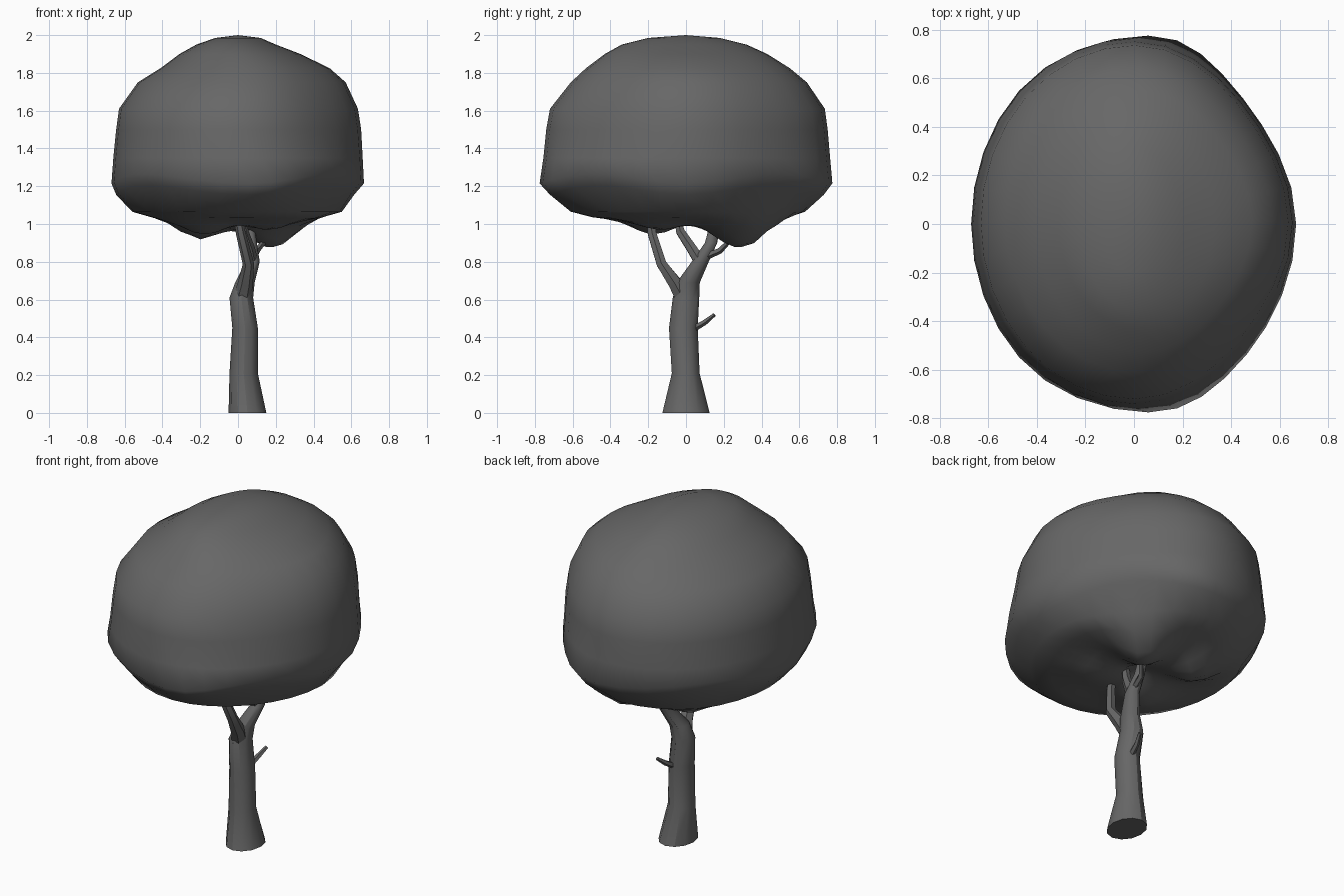
import bpy, bmesh, math
from mathutils import Vector

if "Cube" in bpy.data.objects:
    bpy.data.objects.remove(bpy.data.objects["Cube"])

grey = bpy.data.materials.new("dark_grey")
grey.diffuse_color = (.135, .135, .135, 1)
grey.use_nodes = True
grey.node_tree.nodes["Principled BSDF"].inputs["Base Color"].default_value = grey.diffuse_color


def loft(name, rings, tips=(None, None), angle=40):
    """Skin a list of equal-length point rings; ends are capped or run to a tip."""
    bm = bmesh.new()
    vr = [[bm.verts.new(p) for p in r] for r in rings]
    n = len(vr[0])
    for a, b in zip(vr, vr[1:]):
        for i in range(n):
            j = (i + 1) % n
            bm.faces.new((a[i], a[j], b[j], b[i]))
    for ring, tip in ((vr[0], tips[0]), (vr[-1], tips[1])):
        if tip:
            t = bm.verts.new(tip)
            for i in range(n):
                bm.faces.new((ring[i], ring[(i + 1) % n], t))
        else:
            bm.faces.new(ring)
    bmesh.ops.recalc_face_normals(bm, faces=bm.faces)
    me = bpy.data.meshes.new(name)
    bm.to_mesh(me)
    bm.free()
    me.materials.append(grey)
    ob = bpy.data.objects.new(name, me)
    bpy.context.collection.objects.link(ob)
    bpy.context.view_layer.objects.active = ob
    ob.select_set(True)
    bpy.ops.object.shade_smooth_by_angle(angle=math.radians(angle))
    ob.select_set(False)
    return ob


def ellipse(x0, x1, y0, y1, z, n):
    cx, cy, rx, ry = (x0 + x1) / 2, (y0 + y1) / 2, (x1 - x0) / 2, (y1 - y0) / 2
    return [Vector((cx + rx * math.cos(2 * math.pi * i / n),
                    cy + ry * math.sin(2 * math.pi * i / n), z)) for i in range(n)]


def limb(name, pts, n=6):
    """Tapered branch along (x, y, z, radius) points."""
    c = [Vector(p[:3]) for p in pts]
    rings = []
    for i, p in enumerate(pts):
        t = c[min(i + 1, len(c) - 1)] - c[max(i - 1, 0)]
        q = Vector((0, 0, 1)).rotation_difference(t)
        rings.append([c[i] + q @ v for v in ellipse(-p[3], p[3], -p[3], p[3], 0, n)])
    return loft(name, rings, angle=30)


# trunk: flared base, slight bends, leaning back into the crown at the top
trunk = [(-.05, .15, -.125, .125, 0), (-.045, .105, -.075, .072, .21),
         (-.03, .105, -.09, .062, .45), (-.045, .08, -.07, .07, .61),
         (-.015, .088, -.05, .073, .69), (.04, .115, .03, .12, .80),
         (.045, .10, .10, .165, .90), (.035, .08, .14, .19, 1.05)]
loft("trunk", [ellipse(*t, 12) for t in trunk], angle=31)

# branches reaching into the crown
limb("front_branch", [(.02, -.01, .60, .048), (.04, -.06, .69, .04),
                      (.055, -.13, .79, .03), (.015, -.18, .95, .026), (-.01, -.19, 1.08, .02)])
limb("inner_branch", [(.075, .08, .79, .035), (.06, .03, .87, .03),
                      (.03, -.03, .96, .026), (.02, -.05, 1.06, .02)])
limb("side_twig", [(.08, .09, .82, .02), (.10, .18, .86, .017), (.16, .25, .93, .010)], 5)
limb("low_twig", [(.05, .03, .44, .018), (.065, .10, .48, .015), (.085, .15, .52, .010)], 5)

# crown: stacked ellipses from apex to rim, then the hollowed, lumpy underside
N = 32
levels = [(-.12, .12, -.20, .18, 1.985), (-.22, .20, -.34, .32, 1.95),
          (-.31, .33, -.43, .43, 1.90), (-.41, .485, -.53, .55, 1.825),
          (-.53, .57, -.61, .64, 1.75), (-.63, .635, -.72, .735, 1.61),
          (-.645, .652, -.74, .75, 1.50), (-.66, .66, -.755, .763, 1.35),
          (-.67, .667, -.775, .775, 1.215), (-.645, .615, -.72, .73, 1.155),
          (-.56, .55, -.61, .63, 1.065), (-.45, .44, -.49, .52, 1.035),
          (-.36, .34, -.39, .43, 1.03), (-.28, .27, -.30, .35, 1.03),
          (-.20, .20, -.22, .27, 1.03), (-.13, .13, -.14, .18, 1.03),
          (-.06, .06, -.07, .10, 1.035)]
lumps = [(.2, .32, .12), (-.2, .26, .11), (-.18, -.17, .085), (.16, -.14, .06),
         (.12, .2, .07)]
crown = [ellipse(*l, N) for l in levels]
for k, ring in enumerate(crown):
    for v in ring:
        a = math.atan2(v.y, v.x)
        diag = math.sin(2 * a) ** 2
        if k >= 10:
            v.z -= sum(d * math.exp(-((v.x - x) ** 2 + (v.y - y) ** 2) / .024)
                       for x, y, d in lumps)
        if k in (8, 9):
            v.z += .05 * diag
            v.x += .06 * abs(math.sin(a)) ** 14
        # the right side is drawn in between the axes
        if 3 <= k <= 10 and v.x > 0:
            s = 1 - (.055 if v.y > 0 else (.05 if k < 7 else .02)) * diag
            v.x, v.y = v.x * s, v.y * s
loft("crown", crown, tips=((0, 0, 2), (0, 0, 1.04)), angle=70)
